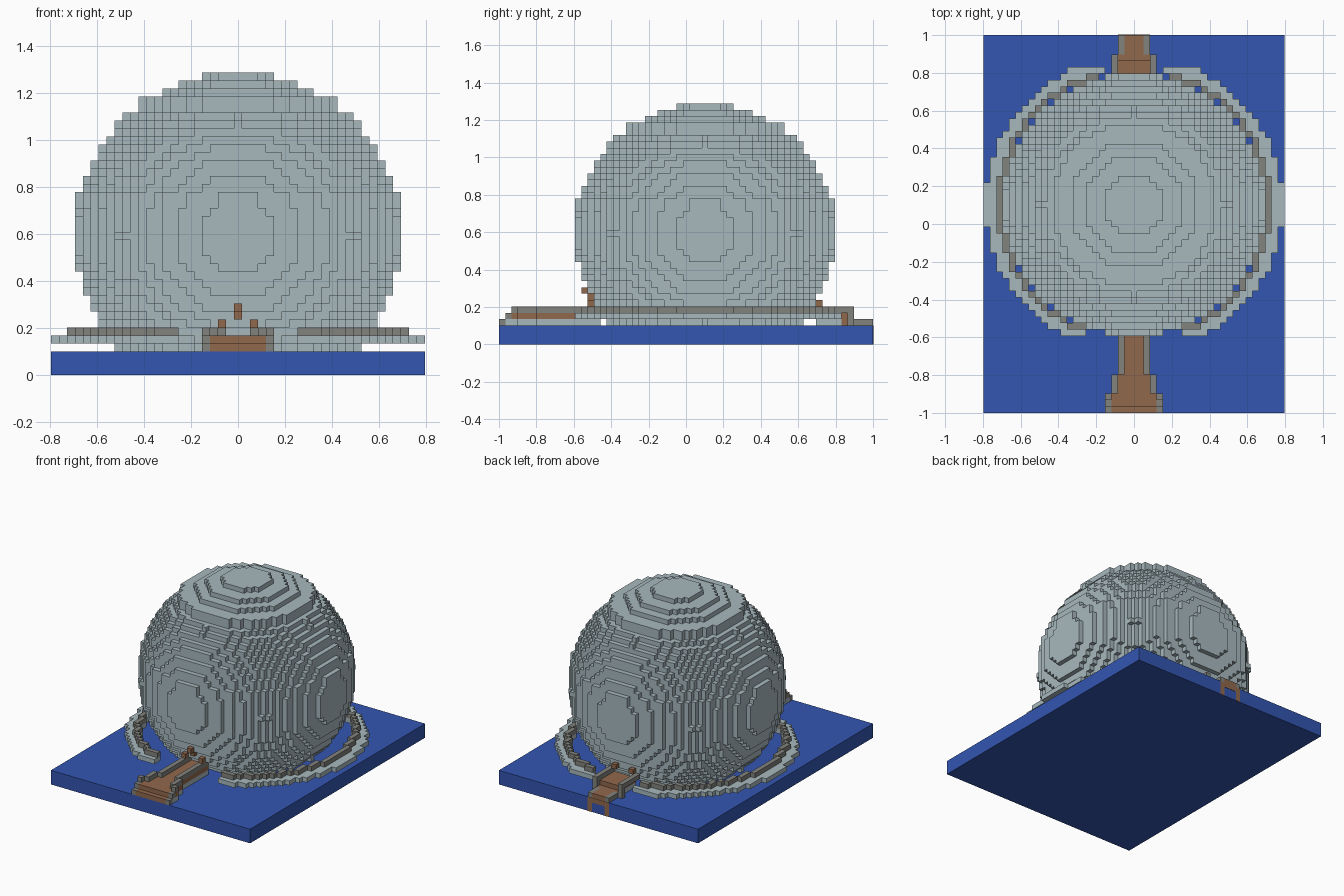
import bpy, bmesh
from mathutils import Vector

cube = bpy.data.objects.get("Cube")
if cube:
    bpy.data.objects.remove(cube)

U = 2 / 59          # edge of one block
CY, CZ = 3, 17      # block row and layer of the dome centre


def material(name, rgb):
    m = bpy.data.materials.new(name)
    m.use_nodes = True
    m.diffuse_color = (*rgb, 1)
    m.node_tree.nodes["Principled BSDF"].inputs["Base Color"].default_value = (*rgb, 1)
    return m


PALE = material("pale_blue_grey", (0.39, 0.485, 0.515))
BLUE = material("water_blue", (0.033, 0.092, 0.44))
STONE = material("stone_grey", (0.223, 0.223, 0.205))
WOOD = material("wood_brown", (0.285, 0.14, 0.075))

AXES = [Vector(a) for a in ((1, 0, 0), (0, 1, 0), (0, 0, 1))]


def build(name, cells, mat):
    """Mesh the outer skin of a set of (x, y, layer) blocks."""
    cells = set(cells)
    bm = bmesh.new()
    for c in cells:
        mid = Vector((c[0], c[1], c[2] + 0.5))
        for i in range(3):
            a, b = AXES[(i + 1) % 3] / 2, AXES[(i + 2) % 3] / 2
            for s in (1, -1):
                n = list(c)
                n[i] += s
                if tuple(n) in cells:
                    continue
                f = mid + AXES[i] * s / 2
                quad = [f - a - b, f + a - b, f + a + b, f - a + b][::s]
                bm.faces.new([bm.verts.new(p * U) for p in quad])
    bmesh.ops.remove_doubles(bm, verts=bm.verts, dist=U / 100)
    mesh = bpy.data.meshes.new(name)
    bm.to_mesh(mesh)
    bm.free()
    mesh.materials.append(mat)
    ob = bpy.data.objects.new(name, mesh)
    bpy.context.collection.objects.link(ob)
    return ob


def box(xs, ys, zs):
    """Blocks in inclusive index ranges."""
    return {(x, y, z) for x in range(xs[0], xs[1] + 1)
            for y in range(ys[0], ys[1] + 1) for z in range(zs[0], zs[1] + 1)}


def both(w, ys, zs):
    """Mirrored pair of one-block-wide strips."""
    return box((w, w), ys, zs) | box((-w, -w), ys, zs)


def disk(r2):
    return {(x, y) for x in range(-24, 25) for y in range(-24, 25) if x * x + y * y <= r2}


# Water slab
bpy.ops.mesh.primitive_cube_add(size=1, location=(0, 0, 1.5 * U))
slab = bpy.context.object
slab.name = "water_slab"
slab.scale = (47 * U, 59 * U, 3 * U)
slab.data.materials.append(BLUE)

# Dome: stacked disks, with two courses repeating the disk next to them
dome = set()
for layer in range(3, 38):
    dz = {22: 4, 34: 16}.get(layer, abs(layer - CZ))
    dome |= {(x, y + CY, layer) for x, y in disk(421.5 - dz * dz)}
build("dome", dome, PALE)

# Ring walkway and its kerb, open at the front and back
inner = disk(462)
kerb = {(x, y) for x, y in inner
        if any(n not in inner for n in ((x + 1, y), (x - 1, y), (x, y + 1), (x, y - 1)))
        and -19 <= y <= 20 and abs(x) > 5}
walk = {c for c in disk(541) - inner if -20 <= c[1] <= 21} | kerb
build("ring_walkway", {(x, y + CY, 4) for x, y in walk}, PALE)
build("ring_kerb", {(x, y + CY, 5) for x, y in kerb}, STONE)

# Front path: flared causeway with steps at its end
foot, deck, rail = set(), set(), set()
for w, ys in ((4, (-27, -27)), (3, (-26, -24)), (2, (-23, -14))):
    foot |= box((-w, w), ys, (3, 3))
    deck |= box((-w, w), ys, (4, 4))
    rail |= both(w, ys, (5, 5))
foot |= box((-4, 4), (-28, -28), (3, 3))
deck |= box((-3, 3), (-28, -28), (4, 4)) | box((-3, 3), (-29, -29), (3, 3))
rail |= both(4, (-29, -29), (3, 3)) | both(4, (-28, -28), (4, 4))
build("front_path_foundation", foot, PALE)
build("front_path_deck", deck, WOOD)
build("front_path_rails", rail, STONE)

# Back path: short steps down to the slab edge
build("back_path_foundation", box((-2, 2), (21, 24), (3, 3)), PALE)
build("back_path_deck", box((-2, 2), (21, 25), (4, 4)) | box((-2, 2), (25, 26), (3, 3))
      | box((-1, 1), (27, 29), (3, 3)), WOOD)
build("back_path_rails", both(3, (21, 25), (5, 5)) | both(3, (26, 26), (3, 5))
      | both(2, (27, 29), (3, 3)), STONE)

# Thin arch plates on the rear edge of the slab
for name, xs, zs in (("arch_left_leg", (1.5, 2.5), (0, 3)), ("arch_right_leg", (-2.5, -1.5), (0, 3)),
                     ("arch_lintel", (-1.5, 1.5), (2, 3))):
    bpy.ops.mesh.primitive_cube_add(size=1, location=(sum(xs) * U / 2, 1, sum(zs) * U / 2))
    plate = bpy.context.object
    plate.name = name
    plate.scale = ((xs[1] - xs[0]) * U, 0.004, (zs[1] - zs[0]) * U)
    plate.data.materials.append(WOOD)

# Door ornaments
build("front_door_posts", both(2, (-15, -15), (6, 6)), WOOD)
build("front_door_lamp", {(0, -15, 7), (0, -16, 8)}, WOOD)
build("back_door_posts", both(2, (21, 21), (6, 6)), WOOD)
